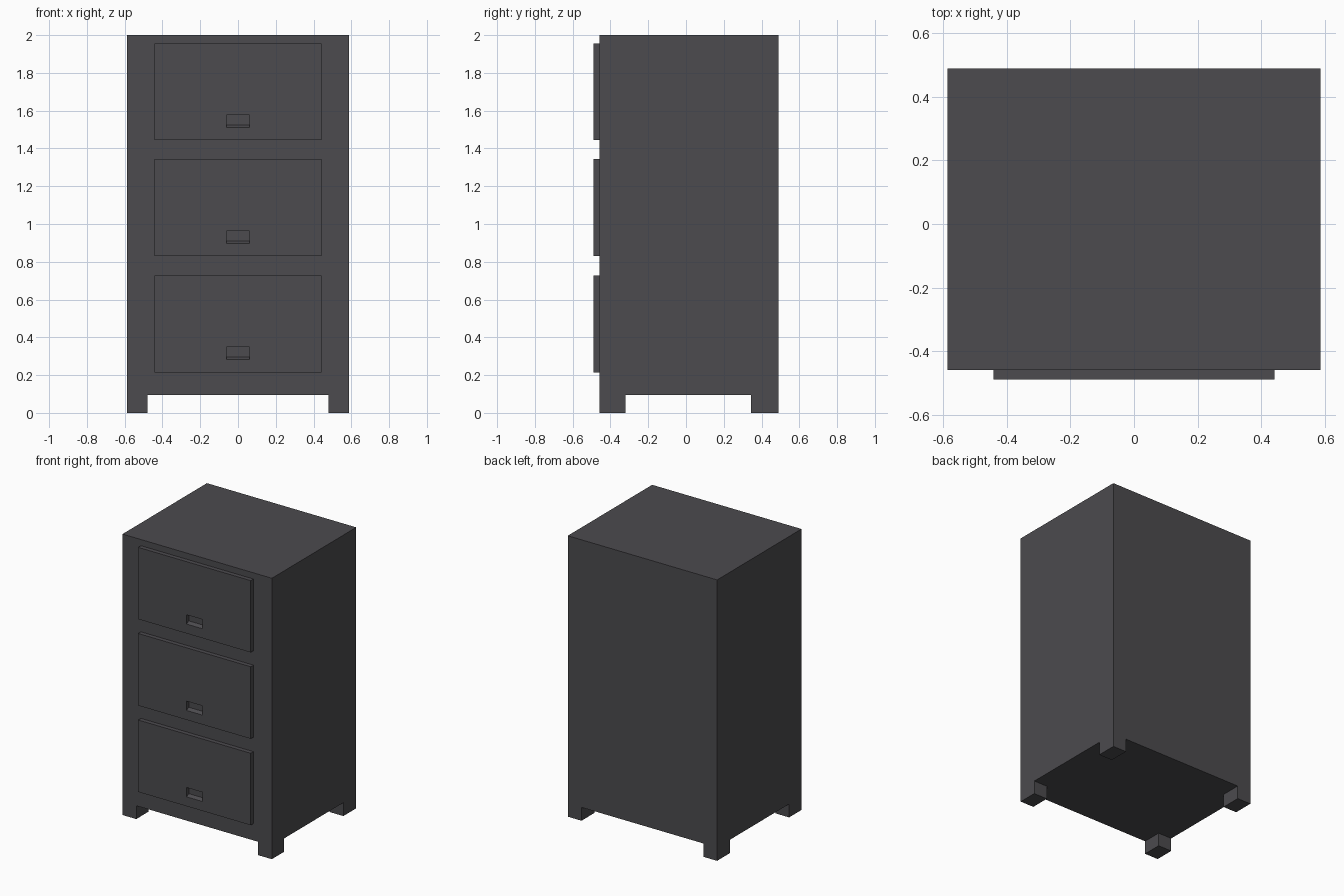
import bpy, bmesh
from mathutils import Vector

if "Cube" in bpy.data.objects:
    bpy.data.objects.remove(bpy.data.objects["Cube"])

W, FRONT, BACK = 0.588, -0.459, 0.49      # carcass half width, front and back
BASE, TOP = 0.095, 2.0
FACE = -0.49                              # drawer front plane

charcoal = bpy.data.materials.new("charcoal paint")
charcoal.diffuse_color = (0.072, 0.070, 0.077, 1)
charcoal.use_nodes = True
charcoal.node_tree.nodes["Principled BSDF"].inputs["Base Color"].default_value = charcoal.diffuse_color


def finish(bm, name):
    bmesh.ops.recalc_face_normals(bm, faces=bm.faces[:])
    mesh = bpy.data.meshes.new(name)
    bm.to_mesh(mesh)
    bm.free()
    mesh.materials.append(charcoal)
    obj = bpy.data.objects.new(name, mesh)
    bpy.context.collection.objects.link(obj)
    return obj


# Cabinet body: box with its corners extruded down into four legs
bm = bmesh.new()
bmesh.ops.create_cube(bm, size=1)
for v in bm.verts:
    v.co = Vector((W if v.co.x > 0 else -W,
                   BACK if v.co.y > 0 else FRONT,
                   TOP if v.co.z > 0 else BASE))
LEG_X, LEG_FRONT, LEG_BACK = 0.48, -0.32, 0.345
for co, no in [((LEG_X, 0, 0), (1, 0, 0)), ((-LEG_X, 0, 0), (1, 0, 0)),
               ((0, LEG_FRONT, 0), (0, 1, 0)), ((0, LEG_BACK, 0), (0, 1, 0))]:
    bmesh.ops.bisect_plane(bm, geom=bm.verts[:] + bm.edges[:] + bm.faces[:],
                           plane_co=co, plane_no=no)


def is_foot(f):
    c = f.calc_center_median()
    return (abs(c.z - BASE) < 1e-4 and abs(c.x) > LEG_X
            and not LEG_FRONT < c.y < LEG_BACK)


feet = [f for f in bm.faces if is_foot(f)]
out = bmesh.ops.extrude_discrete_faces(bm, faces=feet)
for f in out["faces"]:
    for v in f.verts:
        v.co.z = 0
bmesh.ops.remove_doubles(bm, verts=bm.verts[:], dist=1e-5)
finish(bm, "cabinet_body")


# Drawer front: nested rectangular loops, ending in a finger-pull pocket
def drawer(name, z0, z1):
    def loop(x, lo, hi, y):
        return [bm.verts.new(p) for p in
                ((-x, y, lo), (x, y, lo), (x, y, hi), (-x, y, hi))]
    bm = bmesh.new()
    p0, p1, px = z0 + 0.067, z0 + 0.133, 0.062
    loops = [loop(0.443, z0, z1, FRONT),
             loop(0.443, z0, z1, FACE),
             loop(px, p0, p1, FACE),
             loop(px, p0 + 0.013, p1, FACE + 0.025)]   # sloping pocket floor
    for a, b in zip(loops, loops[1:]):
        for i in range(4):
            j = (i + 1) % 4
            bm.faces.new((a[i], a[j], b[j], b[i]))
    bm.faces.new(loops[0])
    bm.faces.new(loops[-1])
    finish(bm, name)


for name, z0, z1 in [("bottom_drawer", 0.215, 0.727),
                     ("middle_drawer", 0.830, 1.343),
                     ("top_drawer", 1.445, 1.956)]:
    drawer(name, z0, z1)
